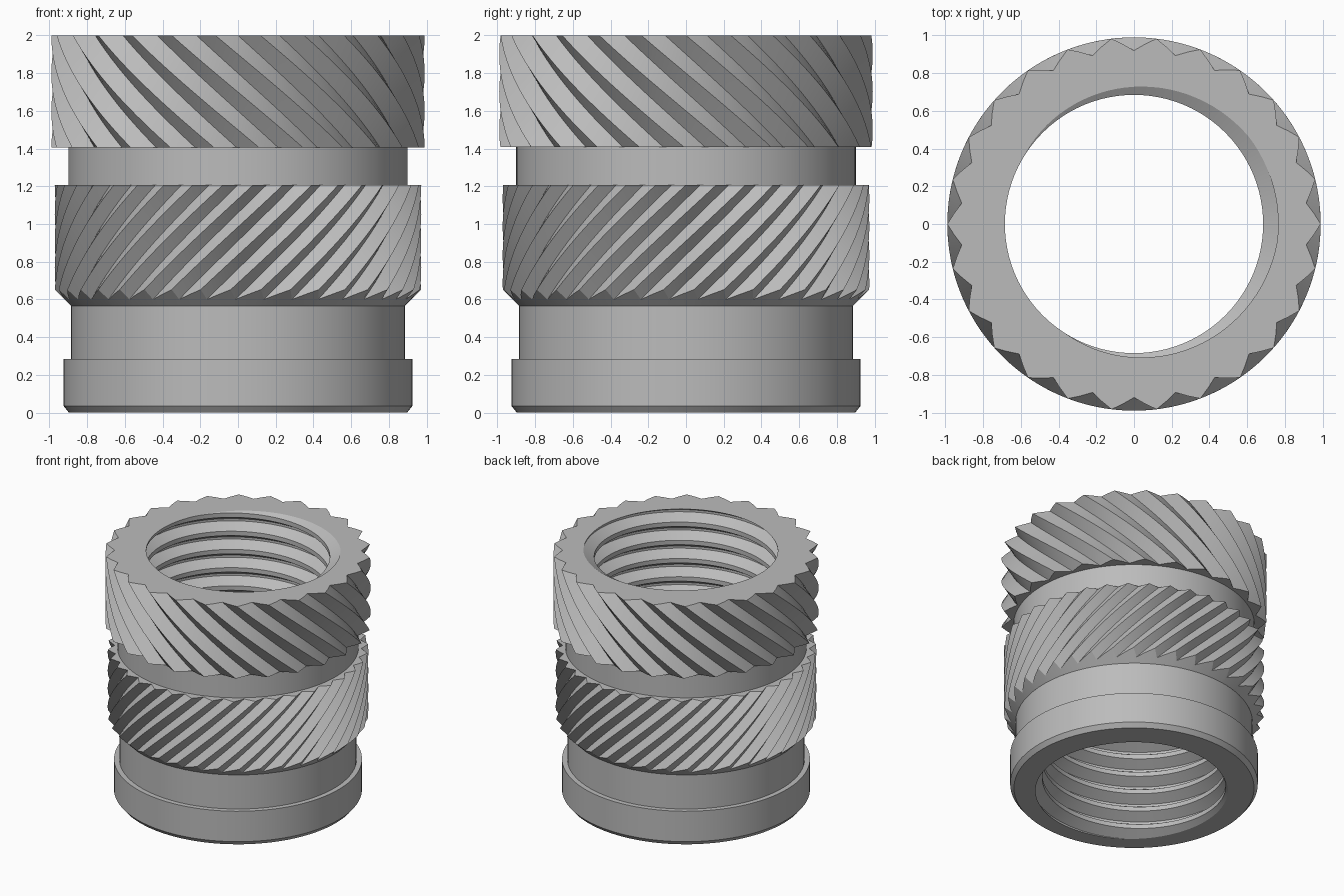
import bpy
import bmesh
from math import sin, cos, tau, pi, radians

if "Cube" in bpy.data.objects:
    bpy.data.objects.remove(bpy.data.objects["Cube"], do_unlink=True)

metal = bpy.data.materials.new("plain_grey_metal")
metal.use_nodes = True
GREY = (0.5, 0.5, 0.5, 1.0)
metal.diffuse_color = GREY
metal.node_tree.nodes["Principled BSDF"].inputs["Base Color"].default_value = GREY


def polar(r, angle, z):
    return (r * cos(angle), r * sin(angle), z)


def skin(name, columns):
    """Skin neighbouring columns of points with quads, then weld."""
    bm = bmesh.new()
    grid = [[bm.verts.new(p) for p in col] for col in columns]
    for a, b in zip(grid, grid[1:]):
        for j in range(len(a) - 1):
            bm.faces.new((a[j], a[j + 1], b[j + 1], b[j]))
    bmesh.ops.remove_doubles(bm, verts=bm.verts, dist=0.00005)
    mesh = bpy.data.meshes.new(name)
    bm.to_mesh(mesh)
    bm.free()
    mesh.materials.append(metal)
    obj = bpy.data.objects.new(name, mesh)
    bpy.context.collection.objects.link(obj)
    bpy.ops.object.select_all(action="DESELECT")
    obj.select_set(True)
    bpy.context.view_layer.objects.active = obj
    bpy.ops.object.shade_smooth_by_angle(angle=radians(25))
    return obj


HEIGHT = 2.0
CAP = 0.86        # radius where the end rings meet the bore

# Plain turned body: middle neck, lower neck and base flange
profile = [(0.90, 1.45), (0.90, 0.80), (0.885, 0.80), (0.885, 0.285),
           (0.925, 0.285), (0.925, 0.035), (0.897, 0.0), (CAP, 0.0)]
SIDES = 96
skin("body", [[polar(r, tau * i / SIDES, z) for r, z in profile]
              for i in range(SIDES + 1)])


# Knurled bands: V-shaped teeth swept along a helix
def knurl(name, teeth, crest, root, bottom, top, twist, cone=None):
    steps, per_tooth = 14, 4
    columns = []
    for i in range(teeth * per_tooth + 1):
        start = pi / 2 + tau * i / (teeth * per_tooth)
        height = abs((i % per_tooth) / per_tooth * 2 - 1)
        r = crest + (root - crest) * height
        # each column begins where it meets the lead-in cone
        low = bottom + (r - cone if cone else 0)
        col = [polar(CAP, start, top)]
        for j in range(steps + 1):
            z = top + (low - top) * j / steps
            col.append(polar(r, start + twist * (top - z), z))
        end = start + twist * (top - low)
        col.append(polar(cone or CAP, end, bottom))
        col.append(polar(CAP, end, bottom))
        columns.append(col)
    return skin(name, columns)


knurl("upper_knurl", 26, 0.99, 0.92, 1.407, HEIGHT, radians(41) / 0.593)
knurl("lower_knurl", 38, 0.972, 0.92, 0.565, 1.207, -radians(41) / 0.642, 0.885)

# Threaded bore with flat end rings
PITCH, MINOR, MAJOR = 0.15, 0.685, 0.765
ROOT_HALF, CREST_START = 0.06, 0.38
PHASE = HEIGHT / PITCH - radians(15) / tau


def thread_radius(angle, z):
    u = abs((z / PITCH - angle / tau - PHASE + 0.5) % 1 - 0.5)
    depth = (CREST_START - u) / (CREST_START - ROOT_HALF)
    return MINOR + (MAJOR - MINOR) * min(1, max(0, depth))


breaks = [-CREST_START, -ROOT_HALF, ROOT_HALF, CREST_START]
turns = range(-int(PHASE) - 3, 3)
bore = []
for i in range(SIDES + 1):
    a = tau * i / SIDES
    col = [polar(CAP + 0.002, a, 0)]
    levels = [(PHASE + a / tau + t + u) * PITCH for t in turns for u in breaks]
    for z in [0] + [min(HEIGHT, max(0, z)) for z in levels] + [HEIGHT]:
        col.append(polar(thread_radius(a, z), a, z))
    col.append(polar(CAP + 0.002, a, HEIGHT))
    bore.append(col)
skin("threaded_bore", bore)
